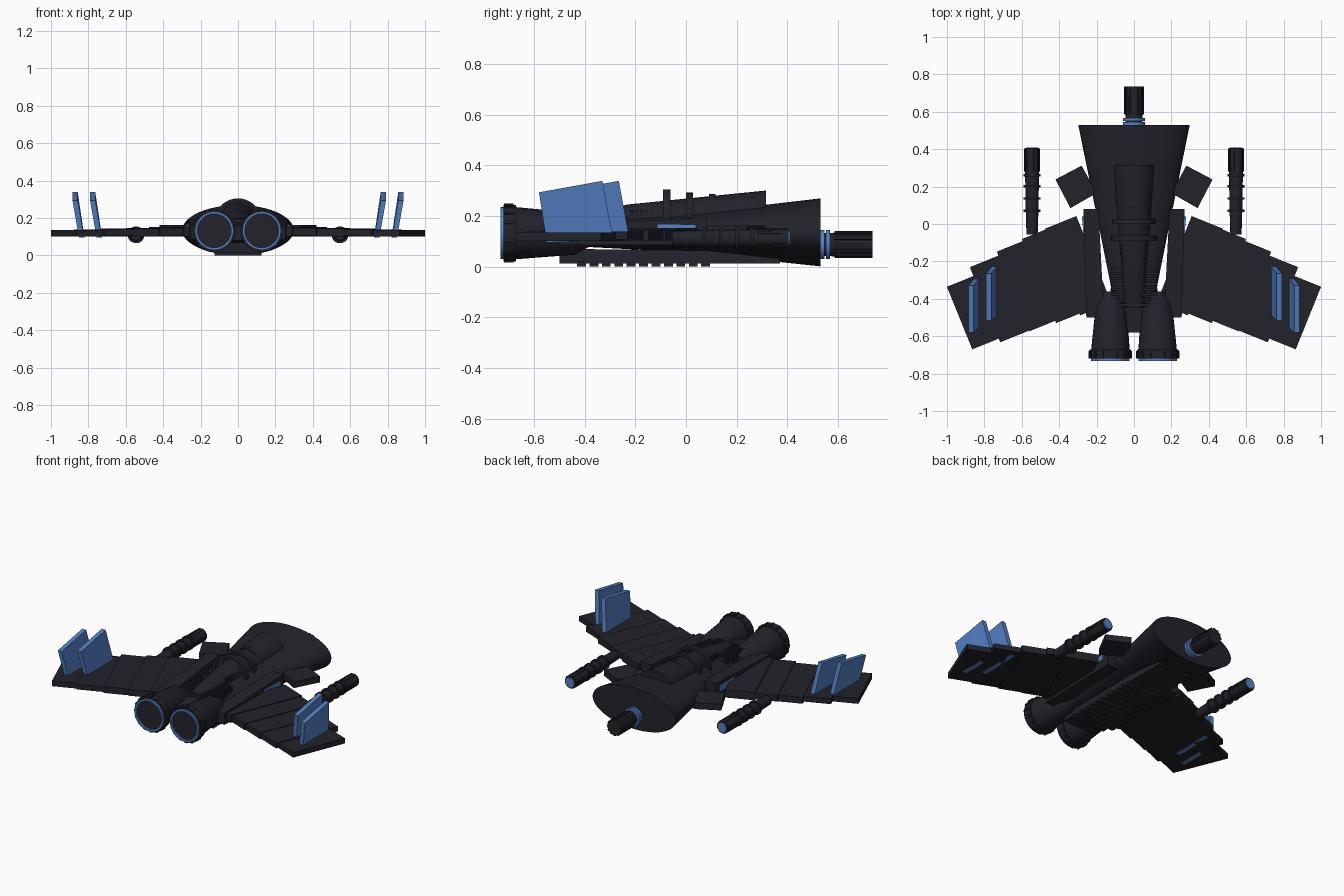
import bpy, bmesh, math
from mathutils import Vector

if "Cube" in bpy.data.objects:
    bpy.data.objects.remove(bpy.data.objects["Cube"])


def material(name, rgb):
    m = bpy.data.materials.new(name)
    m.diffuse_color = (*rgb, 1)
    m.use_nodes = True
    m.node_tree.nodes["Principled BSDF"].inputs["Base Color"].default_value = m.diffuse_color
    return m


DARK = material("charcoal", (0.016, 0.016, 0.024))
BLUE = material("steel blue", (0.09, 0.22, 0.56))


def finish(name, bm, mat, smooth=False):
    bmesh.ops.recalc_face_normals(bm, faces=bm.faces)
    me = bpy.data.meshes.new(name)
    bm.to_mesh(me)
    bm.free()
    me.materials.append(mat)
    ob = bpy.data.objects.new(name, me)
    bpy.context.collection.objects.link(ob)
    if smooth:
        bpy.ops.object.select_all(action='DESELECT')
        ob.select_set(True)
        bpy.context.view_layer.objects.active = ob
        bpy.ops.object.shade_smooth_by_angle(angle=math.radians(35))
    return ob


def loft(name, sections, mat=DARK, n=32, x_sign=1):
    """Elliptical tube along y; each section is (y, x, z, rx, rz)."""
    bm = bmesh.new()
    rings = []
    for y, x, z, rx, rz in sections:
        rings.append([bm.verts.new((x_sign * (x + rx * math.cos(2 * math.pi * i / n)), y,
                                    z + rz * math.sin(2 * math.pi * i / n))) for i in range(n)])
    for a, b in zip(rings, rings[1:]):
        for i in range(n):
            j = (i + 1) % n
            bm.faces.new((a[i], a[j], b[j], b[i]))
    bm.faces.new(rings[0])
    bm.faces.new(rings[-1])
    return finish(name, bm, mat, True)


def hexa(name, bottom, top, mat=DARK):
    """Six-sided solid from two matching quads."""
    bm = bmesh.new()
    b = [bm.verts.new(p) for p in bottom]
    t = [bm.verts.new(p) for p in top]
    bm.faces.new(b)
    bm.faces.new(t)
    for i in range(4):
        j = (i + 1) % 4
        bm.faces.new((b[i], b[j], t[j], t[i]))
    return finish(name, bm, mat)


def slab(name, pts, z0, z1, mat=DARK):
    return hexa(name, [(x, y, z0) for x, y in pts], [(x, y, z1) for x, y in pts], mat)


def box(name, x0, x1, y0, y1, z0, z1, mat=DARK):
    return slab(name, [(x0, y0), (x1, y0), (x1, y1), (x0, y1)], z0, z1, mat)


def hoop(name, y, width, cx, cz, rx, rz, mat=DARK, hole=0.85, n=32):
    """Flat ring with a rectangular section, facing along y."""
    bm = bmesh.new()
    loops = []
    for yy, k in ((y, hole), (y, 1), (y + width, 1), (y + width, hole)):
        loops.append([bm.verts.new((cx + k * rx * math.cos(2 * math.pi * i / n), yy,
                                    cz + k * rz * math.sin(2 * math.pi * i / n))) for i in range(n)])
    for k in range(4):
        a, b = loops[k], loops[(k + 1) % 4]
        for i in range(n):
            j = (i + 1) % n
            bm.faces.new((a[i], a[j], b[j], b[i]))
    return finish(name, bm, mat, True)


def studs(name, y0, y1, cx, cz, r, size, count, mat=DARK):
    """Small ribs arranged around a tube."""
    bm = bmesh.new()
    for k in range(count):
        a = 2 * math.pi * k / count
        res = bmesh.ops.create_cube(bm, size=1)
        for v in res['verts']:
            rad, tan = r + v.co.x * size, v.co.z * size
            y = y0 if v.co.y < 0 else y1
            v.co = Vector((cx + rad * math.cos(a) - tan * math.sin(a), y,
                           cz + rad * math.sin(a) + tan * math.cos(a)))
    return finish(name, bm, mat)


# Flattened conical fuselage and raised spine
loft("fuselage", [(-0.58, 0, 0.12, 0.08, 0.04), (-0.40, 0, 0.13, 0.11, 0.052),
                  (0.0, 0, 0.132, 0.19, 0.075), (0.53, 0, 0.135, 0.298, 0.134)], n=48)
loft("spine", [(-0.45, 0, 0.165, 0.055, 0.03), (-0.23, 0, 0.19, 0.065, 0.055),
               (0.315, 0, 0.20, 0.113, 0.10)])
for y, w, r, top in ((-0.09, 0.028, 0.122, 0.305), (0.0, 0.028, 0.115, 0.292), (0.09, 0.026, 0.09, 0.286)):
    hoop("spine_hoop", y, w, 0, 0.19, r, top - 0.19)
for k in range(8):
    box("spine_rib", -0.122, 0.122, -0.44 + k * 0.028, -0.425 + k * 0.028, 0.14, 0.20)
    box("upper_rib", -0.07, 0.07, -0.22 + k * 0.02, -0.21 + k * 0.02, 0.2, 0.222)

# Belly keel with ribs
hexa("keel", [(-0.12, -0.50, 0.012), (0.12, -0.50, 0.012), (0.12, 0.37, 0.012), (-0.12, 0.37, 0.012)],
     [(-0.10, -0.50, 0.07), (0.10, -0.50, 0.07), (0.12, 0.37, 0.06), (-0.12, 0.37, 0.06)])
for k in range(11):
    box("keel_rib", -0.125, 0.125, -0.43 + k * 0.049, -0.395 + k * 0.049, 0.0, 0.02)

# Tail boom with blue collars
loft("tail_boom", [(0.5, 0, 0.087, 0.044, 0.044), (0.6, 0, 0.087, 0.047, 0.047), (0.735, 0, 0.087, 0.048, 0.048)])
studs("boom_ribs", 0.585, 0.735, 0, 0.087, 0.047, 0.012, 12)
for y in (0.53, 0.552):
    hoop("boom_collar", y, 0.016, 0, 0.087, 0.058, 0.058, BLUE, 0.6)

# Wing panels: span start, span end, front chord, rear chord, bottom, top
PANELS = [(0.27, 0.45, 0.155, -0.345, 0.102, 0.152), (0.43, 0.585, 0.15, -0.335, 0.106, 0.147),
          (0.565, 0.735, 0.138, -0.322, 0.102, 0.143), (0.715, 0.90, 0.115, -0.318, 0.106, 0.139),
          (0.80, 1.053, 0.064, -0.297, 0.101, 0.135)]
CA, SA = 0.927, 0.375

for s in (-1, 1):
    # Stepped swept wing
    for u0, u1, v1, v0, z0, z1 in PANELS:
        pts = [(s * (u * CA + v * SA), -u * SA + v * CA)
               for u, v in ((u0, v0), (u1, v0), (u1, v1), (u0, v1))]
        slab("wing_panel", pts, z0, z1)

    # Paired canted fins
    for x, dy in ((0.728, 0.0), (0.822, -0.065)):
        w = 0.028
        low = [(x, -0.485 + dy, 0.095), (x + w, -0.485 + dy, 0.095),
               (x + w, -0.222 + dy, 0.105), (x, -0.222 + dy, 0.105)]
        high = [(x + 0.035, -0.515 + dy, 0.293), (x + 0.035 + w, -0.515 + dy, 0.293),
                (x + 0.035 + w, -0.265 + dy, 0.338), (x + 0.035, -0.265 + dy, 0.338)]
        hexa("fin", [(s * a, b, c) for a, b, c in low], [(s * a, b, c) for a, b, c in high], BLUE)

    # Engine pod with blue rim and dark inner disc
    loft("engine", [(-0.72, 0.127, 0.132, 0.107, 0.107), (-0.44, 0.122, 0.13, 0.083, 0.083),
                    (-0.36, 0.122, 0.13, 0.04, 0.04)], x_sign=s)
    hoop("engine_band", -0.72, 0.05, s * 0.127, 0.132, 0.111, 0.111)
    hoop("engine_rim", -0.732, 0.016, s * 0.127, 0.132, 0.103, 0.103, BLUE, 0.88)
    studs("engine_bolts", -0.718, -0.68, s * 0.127, 0.132, 0.110, 0.012, 16)

    # Intake fairing along the wing root
    low = [(0.16, -0.50), (0.255, -0.50), (0.27, 0.08), (0.19, 0.08)]
    hexa("intake", [(s * x, y, 0.085) for x, y in low],
         [(s * x, y, 0.16 if y < 0 else 0.195) for x, y in low])
    strip = [(0.23, -0.21), (0.256, -0.21), (0.279, 0.04), (0.25, 0.04)]
    slab("intake_strip", [(s * x, y) for x, y in strip], 0.13, 0.167, BLUE)

    # Canted side plate
    plate = [(0.42, 0.238), (0.28, 0.312), (0.20, 0.165), (0.34, 0.085)]
    slab("side_plate", [(s * x, y) for x, y in plate], 0.122, 0.162)

    # Wing cannon with collars and blue end disc
    loft("cannon", [(-0.055, 0.545, 0.11, 0.03, 0.03), (0.07, 0.545, 0.11, 0.034, 0.034),
                    (0.26, 0.545, 0.11, 0.037, 0.037), (0.405, 0.545, 0.11, 0.04, 0.04)], n=20, x_sign=s)
    loft("cannon_end", [(0.403, 0.545, 0.11, 0.031, 0.031), (0.41, 0.545, 0.11, 0.031, 0.031)],
         BLUE, 20, s)
    for y in (0.065, 0.13, 0.195, 0.255):
        hoop("cannon_collar", y, 0.013, s * 0.545, 0.11, 0.045, 0.045, DARK, 0.7, 20)
    studs("cannon_ribs", 0.28, 0.40, s * 0.545, 0.11, 0.038, 0.008, 10)
